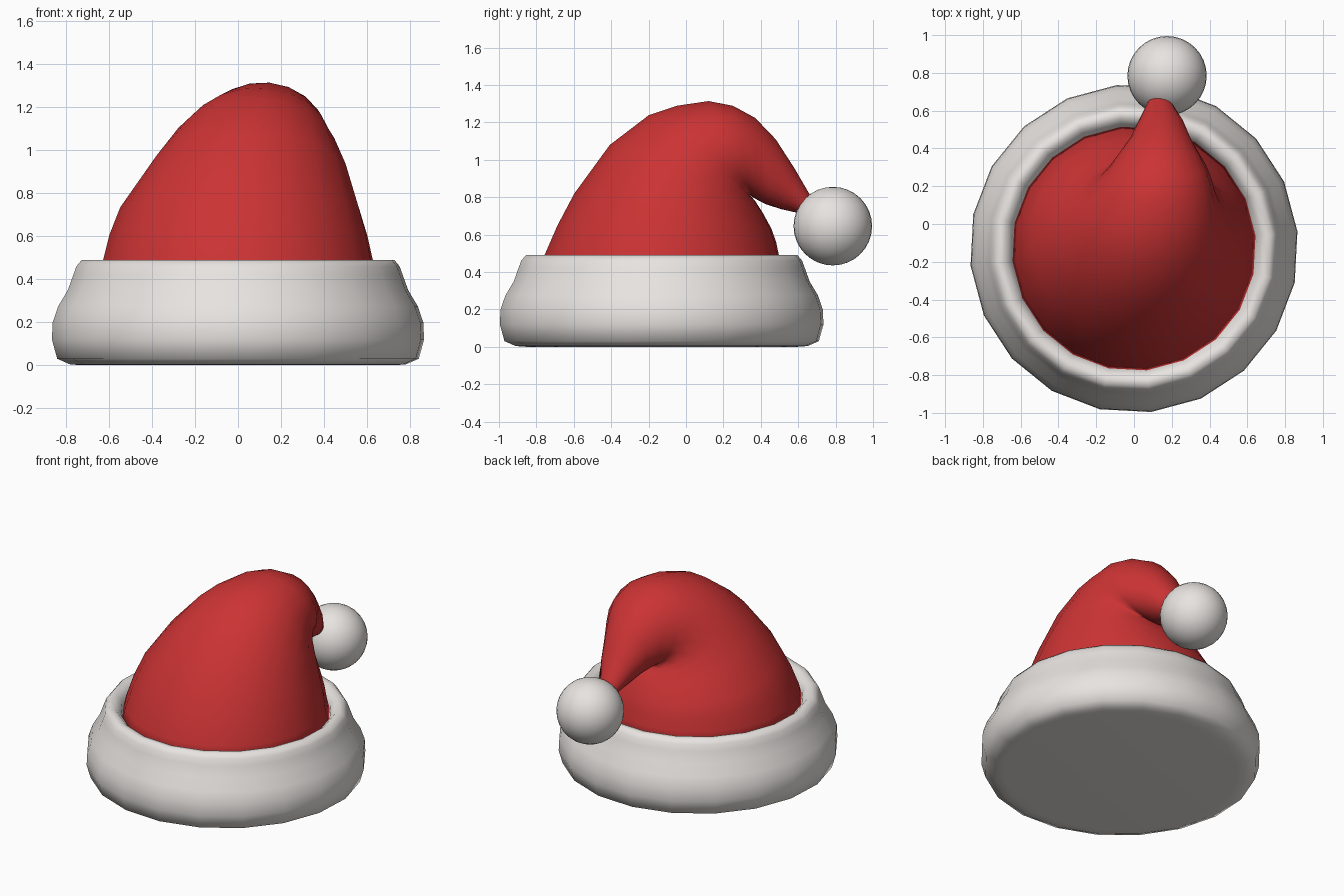
import bpy, bmesh, math
from mathutils import Vector

if "Cube" in bpy.data.objects:
    bpy.data.objects.remove(bpy.data.objects["Cube"])

SIDES = 20
PHASE = math.radians(6)


def material(name, rgb):
    m = bpy.data.materials.new(name)
    m.diffuse_color = (*rgb, 1)
    m.use_nodes = True
    m.node_tree.nodes["Principled BSDF"].inputs["Base Color"].default_value = m.diffuse_color
    return m


red = material("red felt", (0.60, 0.033, 0.034))
white = material("off white fur", (0.80, 0.77, 0.745))


def loft(name, rings, mat, cap_start=True, cap_end=False):
    """Skin a list of rings; each ring is a list of SIDES points."""
    bm = bmesh.new()
    vs = [[bm.verts.new(p) for p in ring] for ring in rings]
    for a, b in zip(vs, vs[1:]):
        for i in range(SIDES):
            j = (i + 1) % SIDES
            bm.faces.new((a[i], a[j], b[j], b[i]))
    if cap_start:
        bm.faces.new(vs[0][::-1])
    if cap_end:
        bm.faces.new(vs[-1])
    for f in bm.faces:
        f.smooth = True
    me = bpy.data.meshes.new(name)
    bm.to_mesh(me)
    bm.free()
    me.materials.append(mat)
    ob = bpy.data.objects.new(name, me)
    bpy.context.collection.objects.link(ob)
    return ob


angles = [PHASE + 2 * math.pi * i / SIDES for i in range(SIDES)]

# fur band: (radius, height) profile turned around the hat axis
CENTRE_Y = -0.13
band = [(0.73, 0), (0.785, 0.004), (0.845, 0.03), (0.87, 0.12), (0.866, 0.20), (0.84, 0.275),
        (0.795, 0.35), (0.77, 0.42), (0.755, 0.46), (0.73, 0.49), (0.69, 0.485), (0.655, 0.45), (0.64, 0.39)]
loft("fur_band",
     [[(r * math.cos(a), CENTRE_Y + r * math.sin(a), z) for a in angles] for r, z in band], white)

# felt cone: elliptical sections given by outer (y, z), inner (y, z), x min, x max
sections = [
    (-0.79, 0.38, 0.53, 0.38, -0.655, 0.655),
    (-0.76, 0.49, 0.50, 0.49, -0.63, 0.63),
    (-0.69, 0.65, 0.485, 0.56, -0.60, 0.605),
    (-0.60, 0.82, 0.46, 0.63, -0.55, 0.57),
    (-0.41, 1.08, 0.41, 0.72, -0.42, 0.51),
    (-0.20, 1.24, 0.37, 0.78, -0.31, 0.455),
    (-0.05, 1.29, 0.35, 0.80, -0.25, 0.43),
    (0.12, 1.315, 0.345, 0.81, -0.18, 0.41),
    (0.25, 1.29, 0.355, 0.80, -0.13, 0.385),
    (0.37, 1.225, 0.38, 0.785, -0.08, 0.345),
    (0.48, 1.11, 0.43, 0.76, -0.02, 0.30),
    (0.58, 0.955, 0.51, 0.735, 0.025, 0.26),
    (0.67, 0.80, 0.60, 0.715, 0.07, 0.20),
    (0.72, 0.72, 0.69, 0.68, 0.11, 0.19),
]
rings = []
for oy, oz, iy, iz, x0, x1 in sections:
    mid = Vector(((x0 + x1) / 2, (oy + iy) / 2, (oz + iz) / 2))
    u = Vector(((x1 - x0) / 2, 0, 0))
    v = Vector((0, (iy - oy) / 2, (iz - oz) / 2))
    rings.append([mid + u * math.cos(a) + v * math.sin(a) for a in angles])
loft("felt_cone", rings, red, cap_end=True)

# pompom at the drooping tip
bpy.ops.mesh.primitive_uv_sphere_add(segments=32, ring_count=16, radius=0.21, location=(0.175, 0.785, 0.645))
pom = bpy.context.object
pom.name = "pompom"
pom.data.materials.append(white)
bpy.ops.object.shade_smooth()
